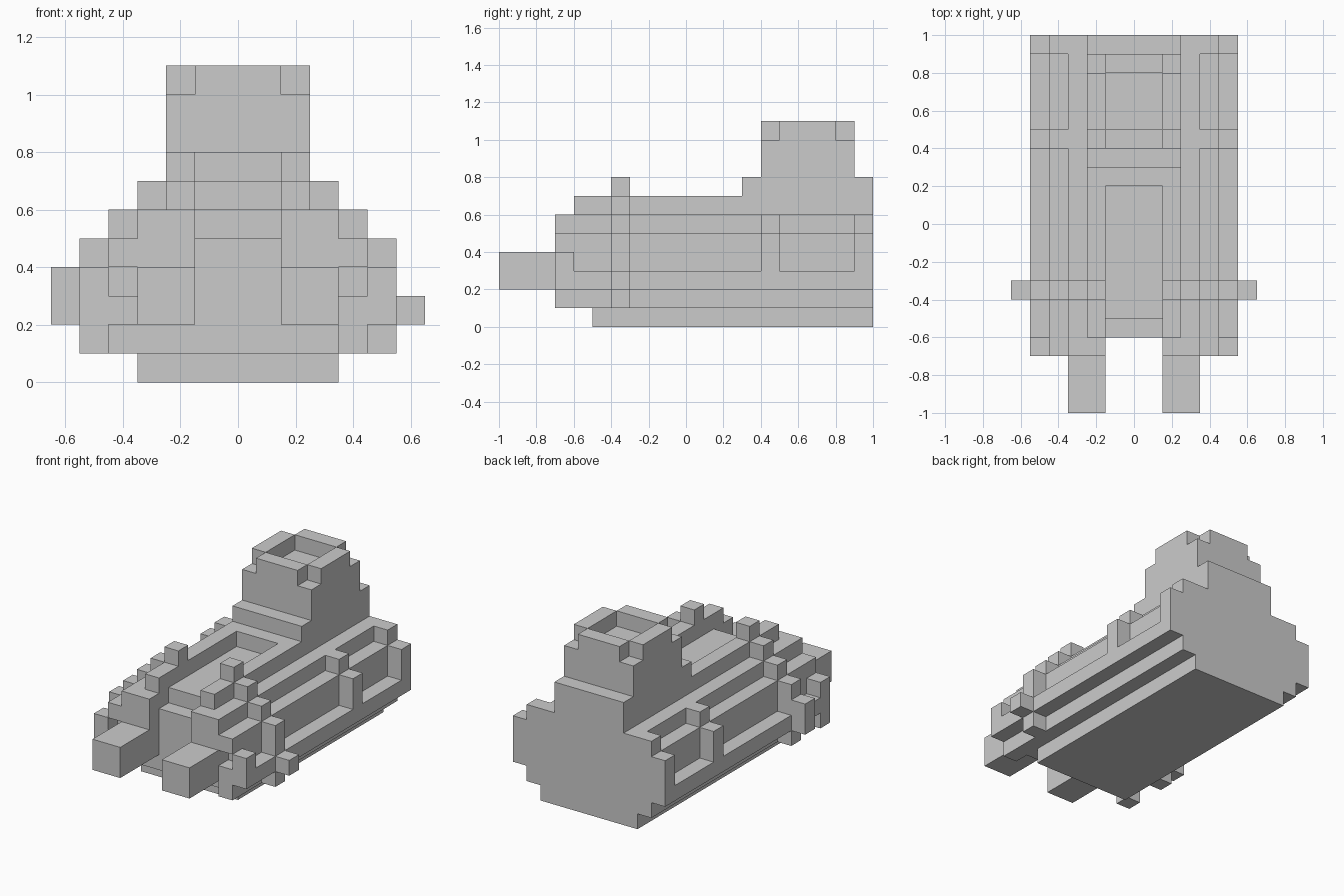
import bpy, bmesh

if "Cube" in bpy.data.objects:
    bpy.data.objects.remove(bpy.data.objects["Cube"])

U = 0.1      # size of one block
cells = {}   # (x, y, z) block -> part name


def fill(part, x, y, z, sides=(-1, 1)):
    """Fill blocks: x = inclusive distance from the centre column, y and z = half-open ranges."""
    for s in sides:
        for i in range(x[0], x[1] + 1):
            for j in range(*y):
                for k in range(*z):
                    cells[(s * i, j, k)] = part


def cut(x, y, z):
    for s in (-1, 1):
        for i in range(x[0], x[1] + 1):
            for j in range(*y):
                for k in range(*z):
                    cells.pop((s * i, j, k), None)


# hull: stacked layers, narrow at the bottom and terraced towards the top
fill("hull", (0, 3), (-5, 10), (0, 1))
for half, z in ((4, (1, 2)), (5, (2, 3)), (4, (3, 5)), (3, (5, 6)), (2, (6, 7))):
    fill("hull", (0, half), (-6, 10), z)

# deck channel with a lower step at the bow
cut((0, 1), (-6, 2), (6, 7))
cut((0, 1), (-6, -5), (5, 6))

# side ribs
for y in ((-4, -3), (4, 5), (9, 10)):
    fill("side_ribs", (5, 5), y, (3, 5))
    fill("side_ribs", (4, 4), y, (5, 6))

# front hoop with deck studs and side pegs
hoop = (-4, -3)
fill("front_hoop", (3, 3), hoop, (6, 7))
fill("front_hoop", (2, 2), hoop, (7, 8))
fill("front_hoop", (5, 5), hoop, (1, 2))
fill("front_hoop", (6, 6), hoop, (2, 3), sides=(1,))
fill("front_hoop", (6, 6), hoop, (2, 4), sides=(-1,))

# bow arches around the prongs
bow = (-7, -6)
fill("bow_arches", (2, 3), bow, (5, 6))
fill("bow_arches", (2, 4), bow, (4, 5))
fill("bow_arches", (5, 5), bow, (2, 4))
fill("bow_arches", (4, 4), bow, (2, 3))
fill("bow_arches", (4, 4), bow, (1, 2), sides=(1,))
fill("bow_arches", (5, 5), bow, (1, 2), sides=(-1,))

# front prongs
fill("front_prongs", (2, 3), (-10, -6), (2, 4))

# tower with a hollow top and notched corners
fill("tower", (0, 2), (3, 10), (7, 8))
fill("tower", (0, 2), (4, 9), (8, 11))
cut((0, 1), (5, 8), (10, 11))
cut((2, 2), (4, 5), (10, 11))
cut((2, 2), (8, 9), (10, 11))

# the four corners of each block face, per direction
FACES = {
    (1, 0, 0): ((1, 0, 0), (1, 1, 0), (1, 1, 1), (1, 0, 1)),
    (-1, 0, 0): ((0, 0, 0), (0, 0, 1), (0, 1, 1), (0, 1, 0)),
    (0, 1, 0): ((0, 1, 0), (0, 1, 1), (1, 1, 1), (1, 1, 0)),
    (0, -1, 0): ((0, 0, 0), (1, 0, 0), (1, 0, 1), (0, 0, 1)),
    (0, 0, 1): ((0, 0, 1), (1, 0, 1), (1, 1, 1), (0, 1, 1)),
    (0, 0, -1): ((0, 0, 0), (0, 1, 0), (1, 1, 0), (1, 0, 0)),
}

# one object per part, outer faces only, flat areas merged
for part in sorted(set(cells.values())):
    bm = bmesh.new()
    verts = {}
    for (i, j, k), owner in cells.items():
        if owner != part:
            continue
        for (dx, dy, dz), corners in FACES.items():
            if (i + dx, j + dy, k + dz) in cells:
                continue
            loop = []
            for a, b, c in corners:
                key = (i + a, j + b, k + c)
                if key not in verts:
                    verts[key] = bm.verts.new(((key[0] - 0.5) * U, key[1] * U, key[2] * U))
                loop.append(verts[key])
            bm.faces.new(loop)
    bmesh.ops.dissolve_limit(bm, angle_limit=0.01, verts=bm.verts[:], edges=bm.edges[:])
    mesh = bpy.data.meshes.new(part)
    bm.to_mesh(mesh)
    bm.free()
    bpy.context.collection.objects.link(bpy.data.objects.new(part, mesh))
